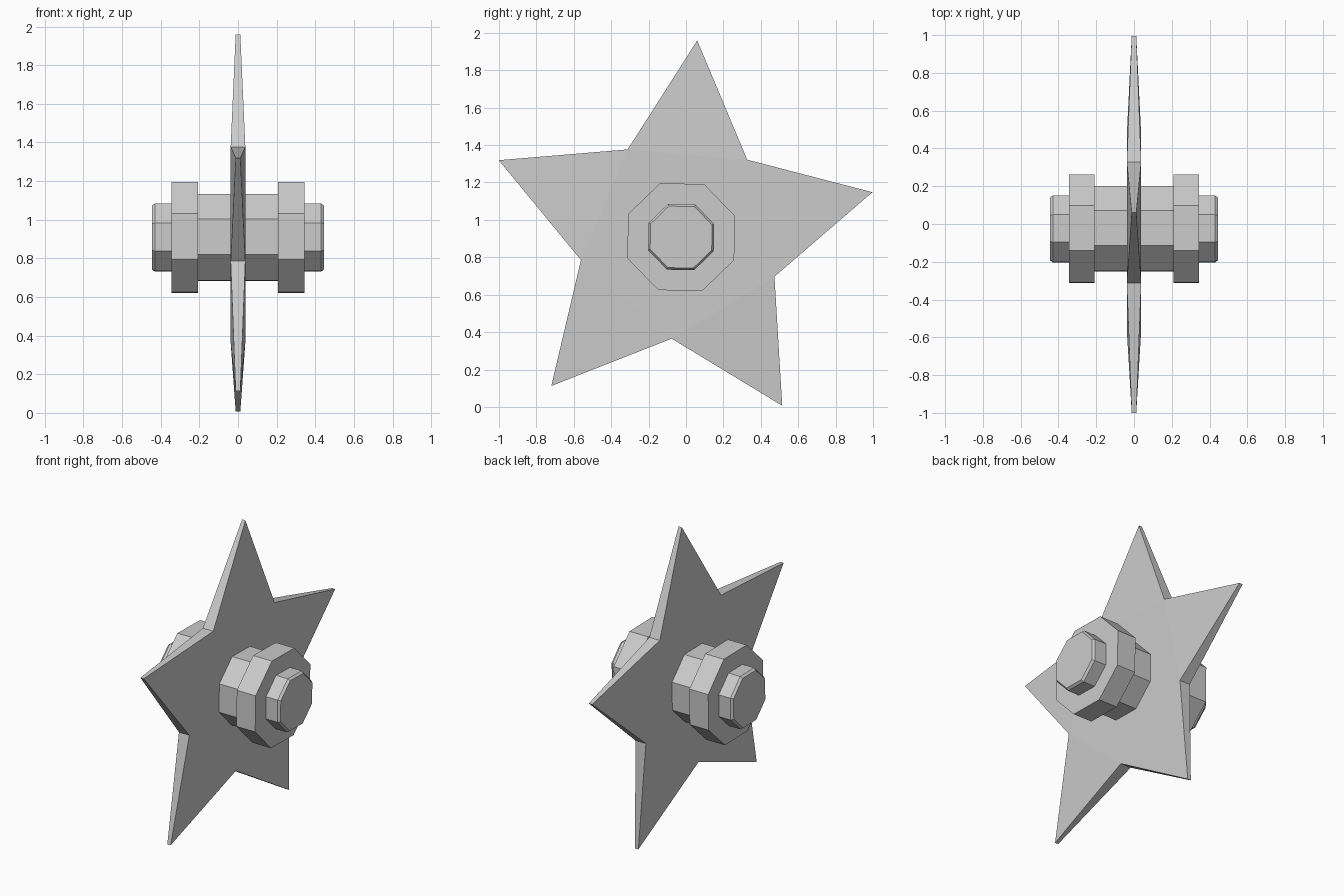
import bpy, bmesh
from math import sin, cos, pi, radians

if "Cube" in bpy.data.objects:
    bpy.data.objects.remove(bpy.data.objects["Cube"])


def finish(name, bm):
    bmesh.ops.recalc_face_normals(bm, faces=bm.faces[:])
    mesh = bpy.data.meshes.new(name)
    bm.to_mesh(mesh)
    bm.free()
    obj = bpy.data.objects.new(name, mesh)
    bpy.context.collection.objects.link(obj)
    return obj


def ring_point(x, r, angle, cy, cz):
    return (x, cy + r * cos(angle), cz + r * sin(angle))


# Five-pointed star plate, thinning towards the tips
def star_plate(name, cy, cz, tip_r, inner_r, tip_x, inner_x, start):
    bm = bmesh.new()
    sides = []
    for s in (1, -1):
        ring = []
        for i in range(10):
            r, x = (inner_r, inner_x) if i % 2 else (tip_r, tip_x)
            ring.append(bm.verts.new(ring_point(s * x, r, start + i * pi / 5, cy, cz)))
        bm.faces.new(ring[1::2])
        for i in range(0, 10, 2):
            bm.faces.new((ring[i - 1], ring[i], ring[i + 1]))
        sides.append(ring)
    a, b = sides
    for i in range(10):
        bm.faces.new((a[i - 1], a[i], b[i], b[i - 1]))
    return finish(name, bm)


# Eight-sided lathed part along x from (x, radius) pairs
def lathe_x(name, profile, cy, cz, start, n=8):
    bm = bmesh.new()
    rings = [[bm.verts.new(ring_point(x, r, start + i * 2 * pi / n, cy, cz))
              for i in range(n)] for x, r in profile]
    for a, b in zip(rings, rings[1:]):
        for i in range(n):
            bm.faces.new((a[i - 1], a[i], b[i], b[i - 1]))
    bm.faces.new(rings[0])
    bm.faces.new(rings[-1])
    return finish(name, bm)


star_plate("star_plate", -0.03, 0.909, 1.054, 0.546, 0.012, 0.038, radians(85.1))

# Hub: barrel, flange and chamfered end cap, mirrored to both sides
half = [(0.208, 0.243), (0.208, 0.309), (0.345, 0.309), (0.345, 0.19),
        (0.43, 0.19), (0.445, 0.178)]
profile = [(-x, r) for x, r in reversed(half)] + half
lathe_x("axle_hub", profile, -0.026, 0.908, radians(21.5))
